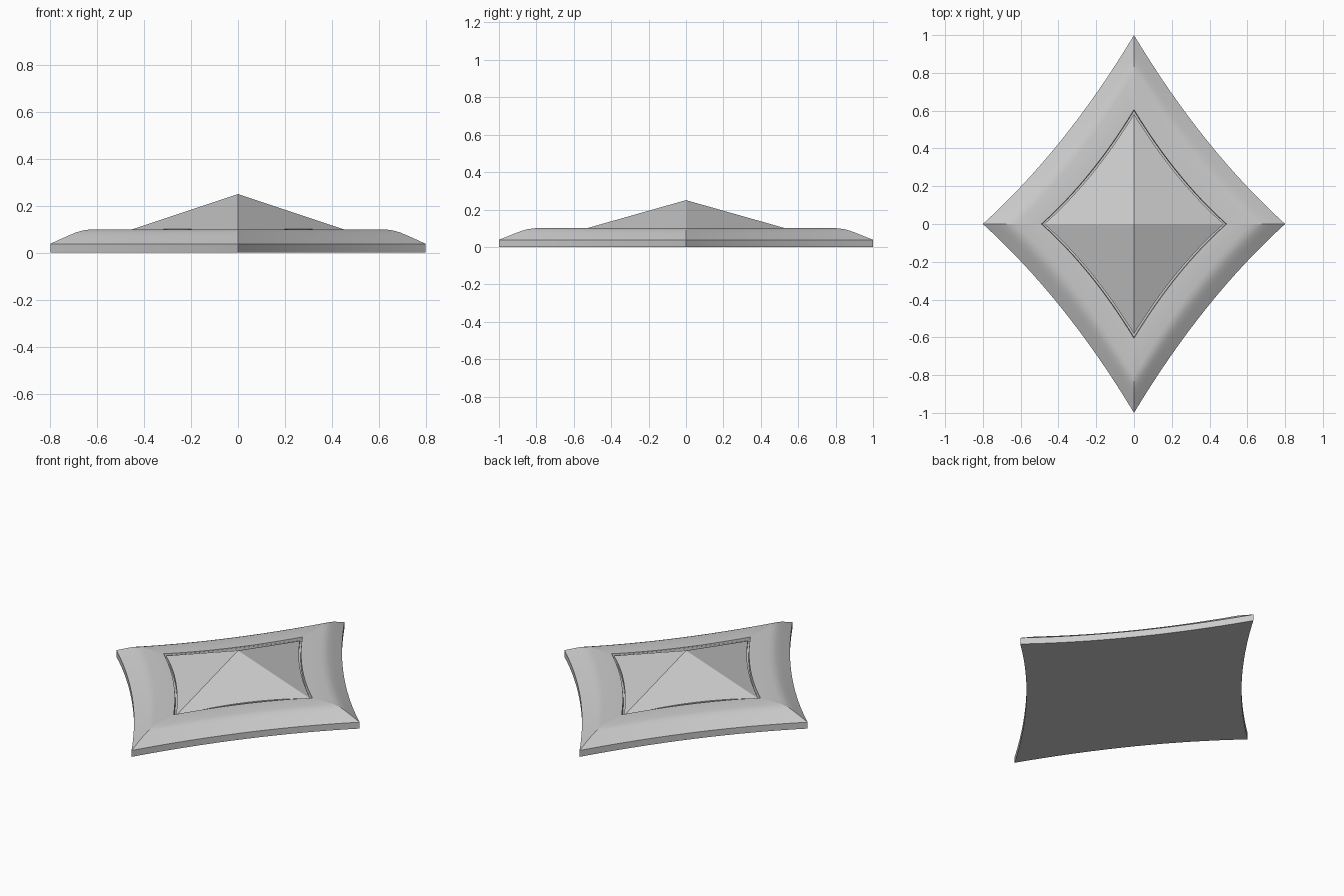
import bpy, bmesh, math
from mathutils import Vector

if "Cube" in bpy.data.objects:
    bpy.data.objects.remove(bpy.data.objects["Cube"], do_unlink=True)

grey = bpy.data.materials.new("plain_grey")
grey.use_nodes = True
colour = (0.6, 0.6, 0.6, 1)
grey.diffuse_color = colour
grey.node_tree.nodes["Principled BSDF"].inputs["Base Color"].default_value = colour

STEPS = 16  # segments along each concave side


def outline(rx, ry):
    """Four-pointed star-diamond with gently concave sides."""
    points = []
    for sx, sy, flip in ((1, 1, 0), (-1, 1, 1), (-1, -1, 0), (1, -1, 1)):
        for i in range(STEPS):
            t = i / STEPS
            t = 1 - t if flip else t
            x = (1 - t) ** 2 + 2 * t * (1 - t) * 0.45
            y = t ** 2 + 2 * t * (1 - t) * 0.40
            points.append((sx * rx * x, sy * ry * y))
    return points


def pyramid_height(x, y):
    return 0.25 - 0.15 * (abs(x) / 0.45 + abs(y) / 0.53)


def finish(name, bm):
    bmesh.ops.recalc_face_normals(bm, faces=bm.faces)
    for f in bm.faces:
        f.smooth = True
    # Keep the corner ridges and steep folds crisp
    for e in bm.edges:
        on_ridge = any(all(abs(v.co[k]) < 1e-5 for v in e.verts) for k in (0, 1))
        e.smooth = not on_ridge and e.calc_face_angle(0) < math.radians(25)
    mesh = bpy.data.meshes.new(name)
    bm.to_mesh(mesh)
    bm.free()
    mesh.materials.append(grey)
    bpy.context.collection.objects.link(bpy.data.objects.new(name, mesh))


def bridge(bm, a, b):
    for i in range(len(a)):
        j = (i + 1) % len(a)
        bm.faces.new((a[i], a[j], b[j], b[i]))


# Base plate: straight skirt, rounded shoulder, flat rim and sunken groove
profile = [(0.8, 1.0, 0), (0.8, 1.0, 0.038), (0.765, 0.96, 0.054),
           (0.725, 0.915, 0.072), (0.69, 0.875, 0.087), (0.66, 0.845, 0.095),
           (0.625, 0.805, 0.1), (0.49, 0.605, 0.1), (0.487, 0.6, 0.075),
           (0.46, 0.57, 0.075)]
bm = bmesh.new()
rings = [[bm.verts.new((x, y, z)) for x, y in outline(rx, ry)]
         for rx, ry, z in profile]
for a, b in zip(rings, rings[1:]):
    bridge(bm, a, b)
bm.faces.new(rings[0])
bm.faces.new(rings[-1])
finish("base_plate", bm)

# Centre pyramid: four flat slopes trimmed to the concave outline
bm = bmesh.new()
edge = outline(0.475, 0.582)
foot = [bm.verts.new((x, y, 0.075)) for x, y in edge]
brim = [bm.verts.new((x, y, pyramid_height(x, y))) for x, y in edge]
bridge(bm, foot, brim)
apex = bm.verts.new(Vector((0, 0, 0.25)))
for i in range(len(brim)):
    bm.faces.new((brim[i], brim[(i + 1) % len(brim)], apex))
bm.faces.new(foot)
finish("centre_pyramid", bm)
